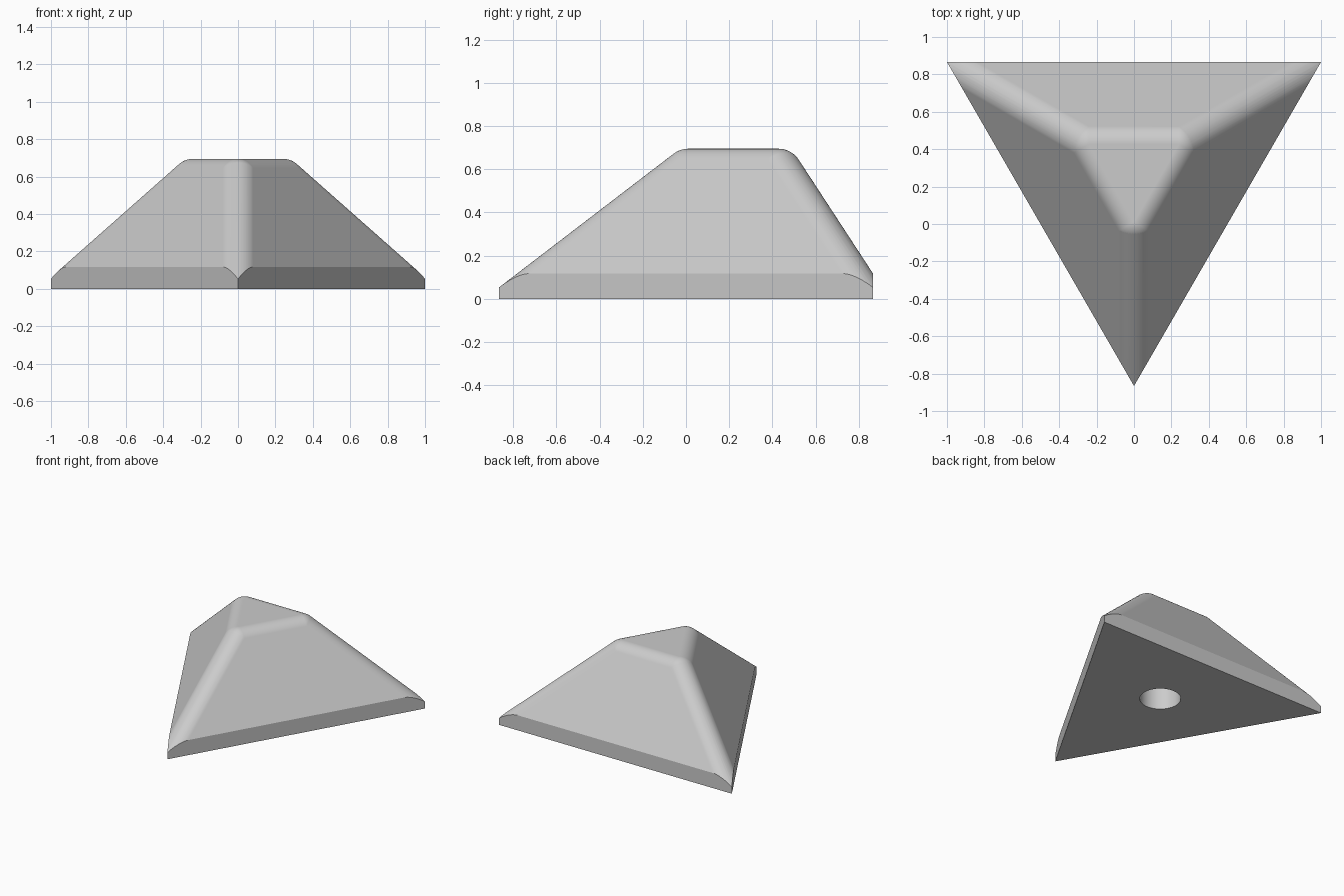
import bpy, bmesh
from math import sin, cos, atan2, radians, sqrt
from mathutils import Vector

cube = bpy.data.objects.get("Cube")
if cube:
    bpy.data.objects.remove(cube, do_unlink=True)

INRADIUS = 1 / sqrt(3)            # base triangle with sides of 2
CENTRE_Y = sqrt(3) / 2 - INRADIUS
HEIGHT, WALL, TOP_INRADIUS = 0.695, 0.117, 0.2
FILLET, STEPS = 0.113, 16
HOLE_RADIUS, HOLE_DEPTH = 0.145, 0.35

slope = atan2(HEIGHT - WALL, INRADIUS - TOP_INRADIUS)
UP = Vector((0, 0, 1))


def flat_dir(degrees):
    return Vector((cos(radians(degrees)), sin(radians(degrees)), 0))


def side_normal(degrees):
    return flat_dir(degrees) * sin(slope) + UP * cos(slope)


def fillet_centre(degrees, z):
    """Centre of the rounding ball under a sloping ridge at height z."""
    reach = sin(slope) * INRADIUS + cos(slope) * WALL - FILLET
    return flat_dir(degrees) * 2 * (reach - cos(slope) * z) / sin(slope) + UP * z


# Rounded pyramid: hull around the rounded corners of the three ridges
bm = bmesh.new()
for corner in (-90, 30, 150):
    a, b = side_normal(corner - 60), side_normal(corner + 60)
    top, low = fillet_centre(corner, HEIGHT - FILLET), fillet_centre(corner, -0.4)
    for i in range(STEPS + 1):
        for j in range(STEPS + 1 - i):
            n = (a * i + b * j + UP * (STEPS - i - j)).normalized()
            bm.verts.new(top + n * FILLET)
        n = (a * i + b * (STEPS - i)).normalized()
        bm.verts.new(low + n * FILLET)
bmesh.ops.convex_hull(bm, input=bm.verts[:])
bmesh.ops.delete(bm, geom=[v for v in bm.verts if not v.link_faces], context='VERTS')
bmesh.ops.dissolve_limit(bm, angle_limit=0.002, verts=bm.verts[:], edges=bm.edges[:])

# Upright triangular walls and flat underside
cuts = [(flat_dir(d) * INRADIUS, flat_dir(d)) for d in (90, 210, 330)]
for point, normal in cuts + [(Vector(), -UP)]:
    cut = bmesh.ops.bisect_plane(bm, geom=bm.verts[:] + bm.edges[:] + bm.faces[:],
                                 dist=1e-6, plane_co=point, plane_no=normal,
                                 clear_outer=True)
    rim = [e for e in bm.edges if e.is_boundary]
    bmesh.ops.holes_fill(bm, edges=rim, sides=0)
bmesh.ops.recalc_face_normals(bm, faces=bm.faces[:])

mesh = bpy.data.meshes.new("pyramid_body")
bm.to_mesh(mesh)
bm.free()
body = bpy.data.objects.new("pyramid_body", mesh)
bpy.context.collection.objects.link(body)
body.location.y = CENTRE_Y

grey = bpy.data.materials.new("light_grey")
grey.use_nodes = True
grey.diffuse_color = (0.6, 0.6, 0.6, 1)
grey.node_tree.nodes["Principled BSDF"].inputs["Base Color"].default_value = (0.6, 0.6, 0.6, 1)
mesh.materials.append(grey)

# Round blind hole in the underside
bpy.ops.mesh.primitive_cylinder_add(vertices=64, radius=HOLE_RADIUS, depth=2 * HOLE_DEPTH,
                                    location=(0, CENTRE_Y, 0))
cutter = bpy.context.object
cutter.name = "hole_cutter"
cutter.hide_render = True
cutter.data.materials.append(grey)
hole = body.modifiers.new("hole", 'BOOLEAN')
hole.operation, hole.solver, hole.object = 'DIFFERENCE', 'EXACT', cutter

bpy.ops.object.select_all(action='DESELECT')
body.select_set(True)
bpy.context.view_layer.objects.active = body
bpy.ops.object.modifier_apply(modifier=hole.name)
bpy.data.objects.remove(cutter, do_unlink=True)

# Soft fillets, crisp wall edges, flat-looking large faces
bpy.ops.object.shade_smooth_by_angle(angle=radians(28))
weighted = body.modifiers.new("weighted_normals", 'WEIGHTED_NORMAL')
weighted.keep_sharp = True
